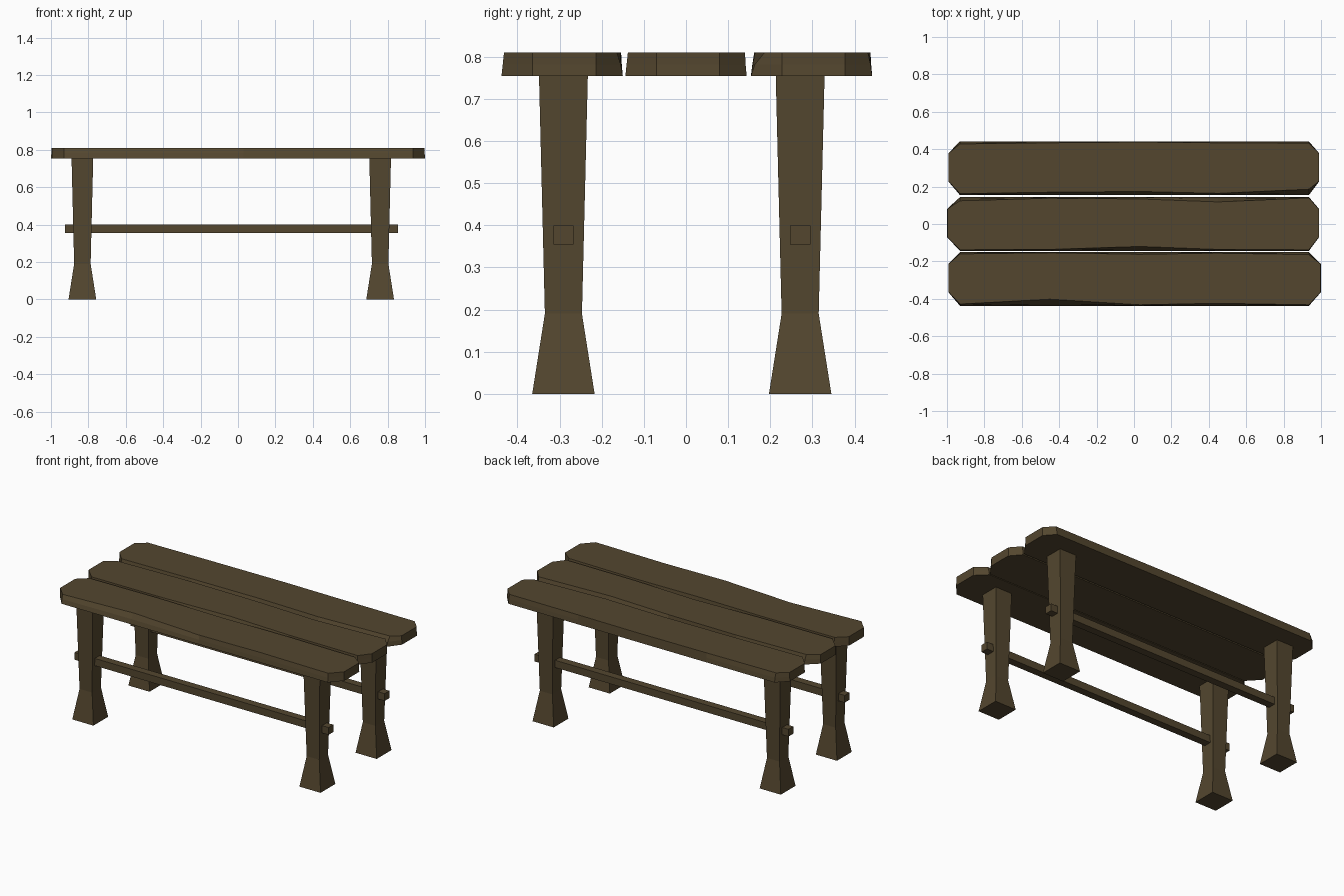
import bpy

if "Cube" in bpy.data.objects:
    bpy.data.objects.remove(bpy.data.objects["Cube"])

wood = bpy.data.materials.new("dark_wood")
wood.diffuse_color = (0.088, 0.062, 0.028, 1)
wood.use_nodes = True
wood.node_tree.nodes["Principled BSDF"].inputs["Base Color"].default_value = wood.diffuse_color


def loft(name, rings):
    """Solid skinned through stacked rings (bottom to top) of equal point count."""
    n = len(rings[0])
    verts = [p for ring in rings for p in ring]
    faces = [tuple(reversed(range(n)))]
    for r in range(len(rings) - 1):
        a, b = r * n, (r + 1) * n
        faces += [(a + i, a + (i + 1) % n, b + (i + 1) % n, b + i) for i in range(n)]
    faces.append(tuple(range((len(rings) - 1) * n, len(rings) * n)))
    mesh = bpy.data.meshes.new(name)
    mesh.from_pydata(verts, [], faces)
    obj = bpy.data.objects.new(name, mesh)
    bpy.context.collection.objects.link(obj)
    mesh.materials.append(wood)
    return obj


def square(cx, cy, h, z):
    return [(cx - h, cy - h, z), (cx + h, cy - h, z), (cx + h, cy + h, z), (cx - h, cy + h, z)]


# Flared legs
for side, cx in (("left", -0.832), ("right", 0.76)):
    for face, cy in (("front", -0.291), ("back", 0.271)):
        loft(f"{face}_{side}_leg",
             [square(cx, cy, h, z) for h, z in ((0.074, 0), (0.044, 0.19), (0.058, 0.756))])

# Long rails passing through the legs
for face, cy in (("front", -0.291), ("back", 0.271)):
    loft(f"{face}_rail", [[(-0.925, cy - 0.024, z), (0.855, cy - 0.024, z),
                           (0.855, cy + 0.024, z), (-0.925, cy + 0.024, z)]
                          for z in (0.354, 0.4)])

# Seat planks with clipped ends and hand-worn upper edges
STATIONS = (-0.93, -0.45, 0.03, 0.45, 0.935)


def plank(name, cy, x0, x1, wear_front, wear_back):
    def ring(z, k, inset):
        lo = [(x, cy - 0.144 + inset + k * w, z) for x, w in zip(STATIONS, wear_front)]
        hi = [(x, cy + 0.144 - inset - k * w, z) for x, w in zip(STATIONS, wear_back)]
        return (lo + [(x1 - inset, cy - 0.07, z), (x1 - inset, cy + 0.08, z)]
                + hi[::-1] + [(x0 + inset, cy + 0.08, z), (x0 + inset, cy - 0.07, z)])
    loft(name, [ring(0.754, 0, 0), ring(0.782, 0.25, 0.002), ring(0.81, 1, 0.002)])


plank("front_plank", -0.294, -0.993, 1.0,
      (0.008, 0.034, 0.004, 0.012, 0.004), (0.008, 0.002, 0.01, 0.004, 0.012))
plank("middle_plank", 0.0, -1.0, 0.99,
      (0.004, 0.006, 0.022, 0.006, 0.004), (0.018, 0.004, 0.008, 0.024, 0.002))
plank("back_plank", 0.298, -0.993, 0.99,
      (0.006, 0.014, 0.018, 0.008, 0.03), (0.012, 0.006, 0.002, 0.006, 0.008))
